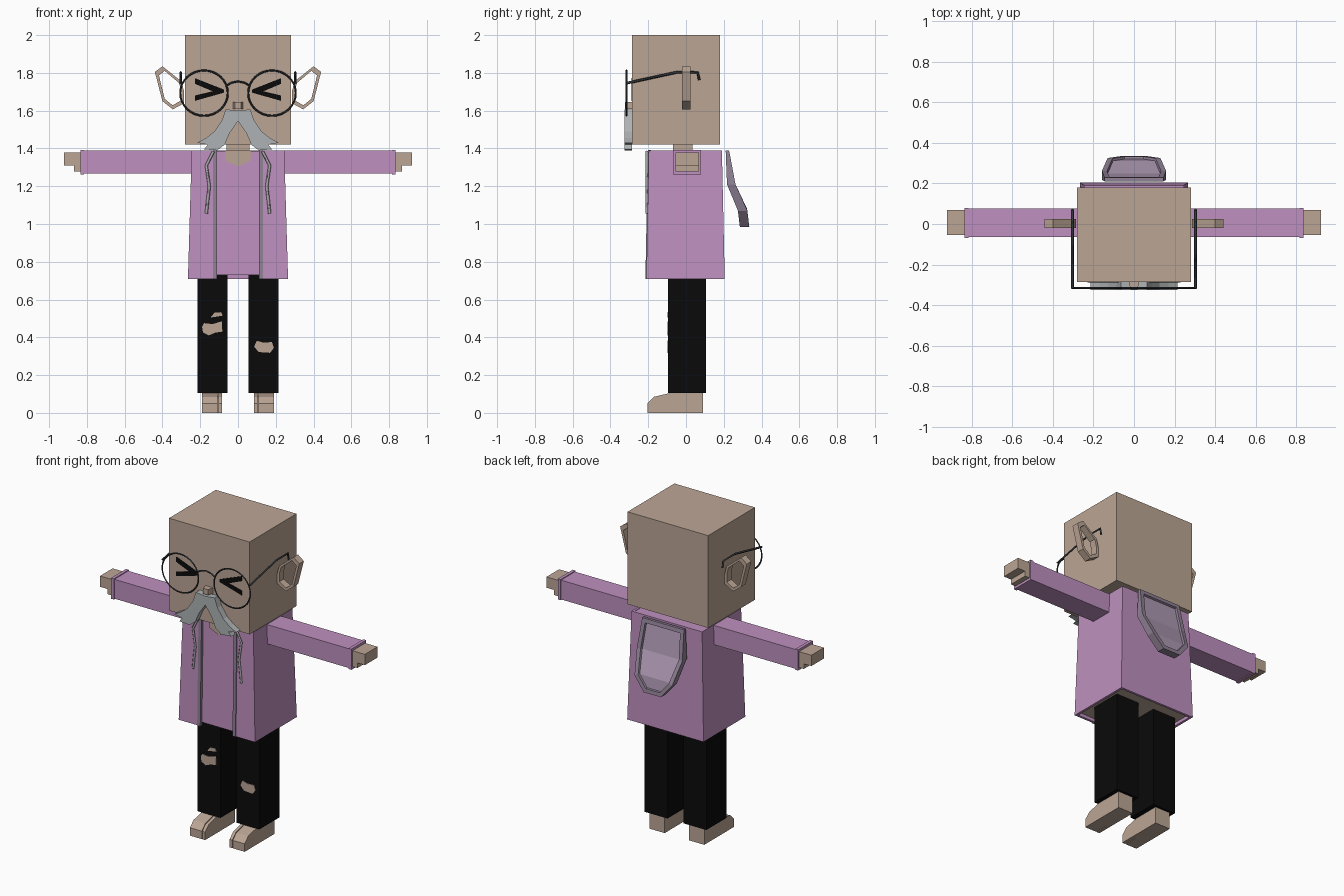
import bpy
import bmesh
import math

old = bpy.data.objects.get("Cube")
if old:
    bpy.data.objects.remove(old, do_unlink=True)


def material(name, r, g, b):
    m = bpy.data.materials.new(name)
    m.use_nodes = True
    m.diffuse_color = (r, g, b, 1)
    m.node_tree.nodes["Principled BSDF"].inputs["Base Color"].default_value = (r, g, b, 1)
    return m


SKIN = material("skin", 0.50, 0.38, 0.30)
PINK = material("orchid cloth", 0.52, 0.28, 0.52)
BLACK = material("black", 0.003, 0.003, 0.003)
GREY = material("grey hair", 0.43, 0.45, 0.46)
WIRE = material("dark wire", 0.03, 0.035, 0.04)
TRIM = material("trim", 0.28, 0.22, 0.30)
HOOD = material("hood lining", 0.42, 0.32, 0.45)
CORD = material("cord", 0.42, 0.40, 0.43)


def finish(name, bm, *mats):
    bmesh.ops.recalc_face_normals(bm, faces=bm.faces)
    me = bpy.data.meshes.new(name)
    bm.to_mesh(me)
    bm.free()
    for m in mats:
        me.materials.append(m)
    ob = bpy.data.objects.new(name, me)
    bpy.context.collection.objects.link(ob)
    return ob


def loft(sections, closed=False):
    """Skin a list of equal-length rings, capped unless closed into a loop."""
    bm = bmesh.new()
    rings = [[bm.verts.new(p) for p in s] for s in sections]
    pairs = list(zip(rings, rings[1:]))
    if closed:
        pairs.append((rings[-1], rings[0]))
    else:
        bm.faces.new(rings[0])
        bm.faces.new(rings[-1])
    for a, b in pairs:
        for i in range(len(a)):
            j = (i + 1) % len(a)
            bm.faces.new((a[i], a[j], b[j], b[i]))
    return bm


def rect(x0, x1, y0, y1, z):
    return [(x0, y0, z), (x1, y0, z), (x1, y1, z), (x0, y1, z)]


def box(name, x, y, z, mat, s=1):
    return finish(name, loft([rect(s * x[0], s * x[1], *y, h) for h in z]), mat)


def plate(name, pts, y0, y1, mat, s=1):
    """Front outline extruded in depth."""
    return finish(name, loft([[(s * x, y, z) for x, z in pts] for y in (y0, y1)]), mat)


def tube(name, pts, r, mat, cyclic=False):
    cu = bpy.data.curves.new(name, "CURVE")
    cu.dimensions = "3D"
    cu.bevel_depth = r
    cu.bevel_resolution = 0
    cu.use_fill_caps = True
    sp = cu.splines.new("POLY")
    sp.points.add(len(pts) - 1)
    for p, co in zip(sp.points, pts):
        p.co = (*co, 1)
    sp.use_cyclic_u = cyclic
    cu.materials.append(mat)
    ob = bpy.data.objects.new(name, cu)
    bpy.context.collection.objects.link(ob)
    return ob


# Head and neck
box("head", (-.28, .28), (-.285, .18), (1.42, 2.0), SKIN)
box("neck", (-.06, .06), (-.07, .035), (1.36, 1.43), SKIN)
finish("nose", loft([[(x * w, y, z) for x, z in ((-1, 1.61), (1, 1.61), (1, 1.645), (-1, 1.645))]
                     for y, w in ((-.28, .027), (-.322, .017))]), SKIN)

# Open jacket: C-shaped section lofted from hem to collar
def jacket_ring(w, f, b, z, t=.015, gap=.125):
    half = [(gap, f), (w, f), (w, b)]
    inner = [(w - t, b - t), (w - t, f + t), (gap, f + t)]
    right = half + [(-x, y) for x, y in reversed(half)]
    back = [(-x, y) for x, y in reversed(inner)] + inner
    return [(x, y, z) for x, y in right + back]


finish("jacket", loft([jacket_ring(.265, -.21, .205, .71),
                       jacket_ring(.245, -.197, .19, 1.39)]), PINK)

# Shirt under the jacket, with bare skin on the underside
bm = loft([rect(-.25, .25, -.197, .19, .73), rect(-.23, .23, -.184, .175, 1.387)])
for f in bm.faces:
    f.material_index = int(f.calc_center_median().z < .74)
finish("shirt", bm, PINK, SKIN)
plate("neckline", [(-.07, 1.388), (-.065, 1.335), (0, 1.305), (.065, 1.335), (.07, 1.388)],
      -.192, -.183, SKIN)

# Hood hanging down the back, outer side inset to leave a rim
rows = [(1.39, .228, .145), (1.21, .262, .158), (1.07, .325, .13), (.985, .335, .06)]
bm = loft([rect(-w, w, y - d, y, z) for (z, y, w), d in zip(rows, (.018, .045, .05, .05))])
bmesh.ops.recalc_face_normals(bm, faces=bm.faces)
outer = [f for f in bm.faces if f.normal.y > .7]
bmesh.ops.inset_region(bm, faces=outer, thickness=.025, use_even_offset=True)
bmesh.ops.inset_region(bm, faces=outer, thickness=.004, depth=-.012)
for f in outer:
    f.material_index = 1
finish("hood", bm, TRIM, HOOD)

# Everything mirrored left and right
ear = [(.285, 1.70), (.30, 1.755), (.40, 1.835), (.44, 1.805), (.40, 1.65), (.345, 1.607), (.285, 1.64)]
moustache = [(0, 1.60), (.065, 1.607), (.085, 1.55), (.125, 1.49), (.17, 1.455), (.215, 1.43),
             (.16, 1.42), (.18, 1.395), (.11, 1.39), (.07, 1.42), (.045, 1.48), (0, 1.545)]
eye = [(.228, 1.772), (.075, 1.712), (.075, 1.695), (.228, 1.652), (.228, 1.68), (.135, 1.703), (.228, 1.742)]
foot = [(-.205, 0), (-.205, .05), (-.17, .085), (-.085, .105), (.09, .105), (.09, 0)]

for s, side in ((1, "left"), (-1, "right")):
    # Arm, cuff and hand
    box(side + "_sleeve", (.22, .825), (-.063, .076), (1.267, 1.388), PINK, s)
    box(side + "_cuff", (.815, .835), (-.068, .08), (1.263, 1.393), PINK, s)
    box(side + "_fingers", (.83, .92), (-.055, .07), (1.31, 1.378), SKIN, s)
    box(side + "_palm", (.83, .868), (-.055, .07), (1.278, 1.311), SKIN, s)

    # Trouser leg
    box(side + "_trouser", (.055, .215), (-.095, .105), (.105, .735), BLACK, s)

    # Foot with a big toe split from the rest
    for part, x0, x1, y0 in (("big_toe", .085, .104, -.205), ("toes", .108, .19, -.205),
                             ("toe_gap", .1, .112, -.12)):
        finish(side + "_foot_" + part, loft([[(s * x, max(y, y0), z) for y, z in foot]
                                             for x in (x0, x1)]), SKIN)

    # Open ear ring
    cx = sum(p[0] for p in ear) / len(ear)
    cz = sum(p[1] for p in ear) / len(ear)
    sections = []
    for x, z in ear:
        ix, iz = cx + (x - cx) * .76, cz + (z - cz) * .80
        sections.append([(s * x, -.02, z), (s * x, .025, z), (s * ix, .025, iz), (s * ix, -.02, iz)])
    finish(side + "_ear", loft(sections, closed=True), SKIN)

    # Eye and moustache half
    plate(side + "_eye", eye, -.289, -.283, BLACK, s)
    plate(side + "_moustache", moustache, -.325, -.285, GREY, s)

    # Glasses rim and temple
    circle = [math.tau * i / 32 for i in range(32)]
    tube(side + "_rim", [(s * .18 + .126 * math.cos(a), -.315, 1.693 + .12 * math.sin(a))
                         for a in circle], .005, WIRE, True)
    tube(side + "_temple", [(s * .303, y, z) for y, z in
                            ((-.317, 1.745), (-.05, 1.803), (.062, 1.803), (.07, 1.762))], .007, WIRE)

    # Jacket edge trim from collar to hem
    finish(side + "_trim", loft([rect(s * .112, s * .133, y - .005, y + .012, z)
                                 for y, z in ((-.21, .71), (-.197, 1.391))]), TRIM)

    # Drawstring
    tube(side + "_drawstring", [(s * x, -.207, z) for x, z in
                                ((.13, 1.385), (.168, 1.31), (.152, 1.2), (.16, 1.13), (.168, 1.055))],
         .008, CORD)

# Glasses bridge
tube("bridge", [(x, -.315, 1.755 - 6 * x * x) for x in (-.06, -.035, 0, .035, .06)], .005, WIRE)

# Knee rips showing skin
rips = {
    "right_rip": [(-.19, .455), (-.18, .475), (-.135, .47), (-.085, .485), (-.083, .43), (-.12, .425),
                  (-.155, .41), (-.185, .425)],
    "right_small_rip": [(-.145, .505), (-.125, .53), (-.09, .533), (-.08, .515), (-.11, .51)],
    "left_rip": [(.085, .35), (.1, .382), (.135, .372), (.18, .375), (.19, .345), (.17, .318), (.11, .322)],
}
for name, pts in rips.items():
    plate(name, pts, -.098, -.09, SKIN)
